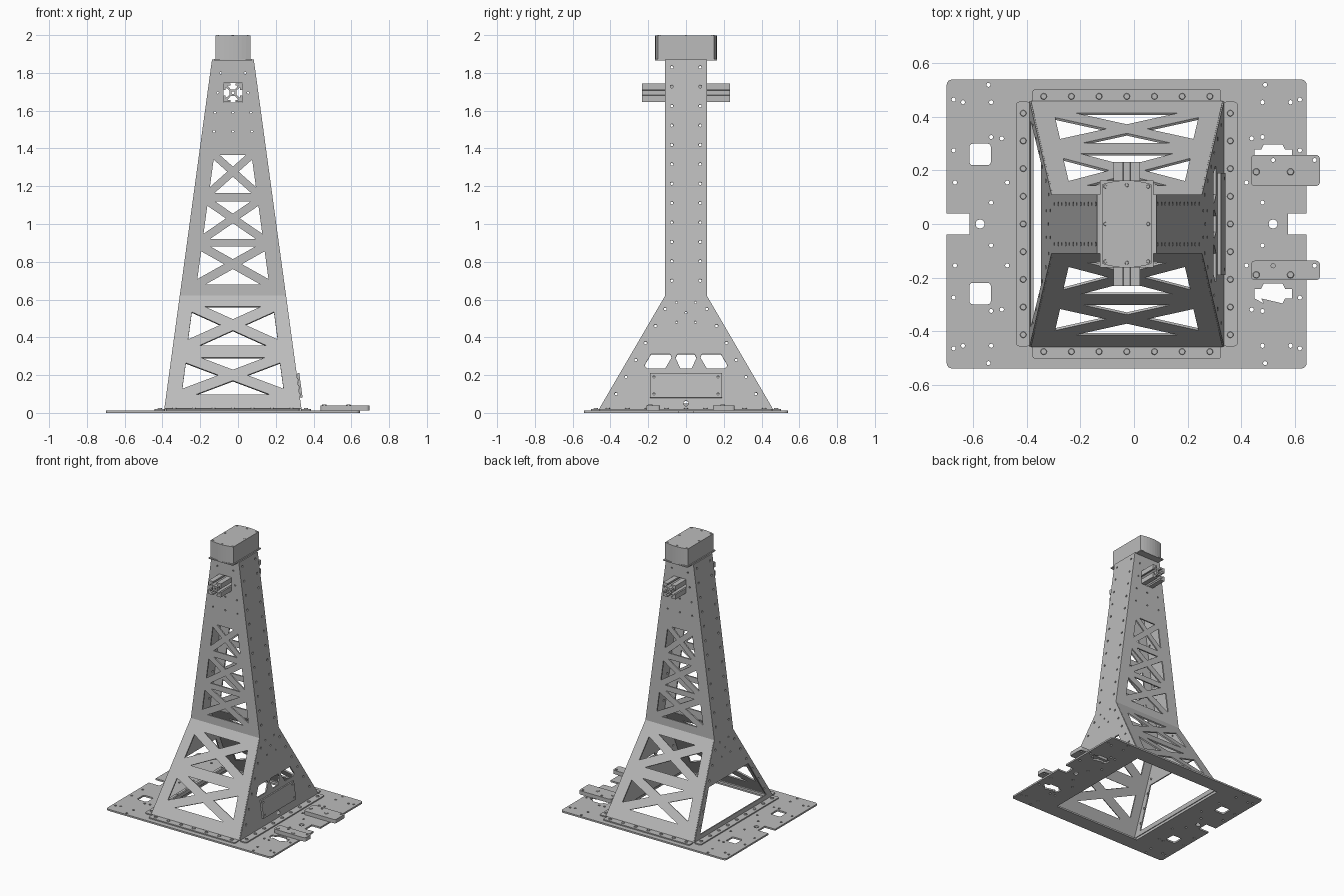
import bpy, bmesh, math
from mathutils import Matrix, Vector

if "Cube" in bpy.data.objects:
    bpy.data.objects.remove(bpy.data.objects["Cube"])

grey = bpy.data.materials.new("plain metal grey")
grey.use_nodes = True
grey.diffuse_color = (0.5, 0.5, 0.5, 1)
grey.node_tree.nodes["Principled BSDF"].inputs["Base Color"].default_value = (0.5, 0.5, 0.5, 1)

CX = -0.027          # tower axis
LEAN = 0.1365        # inward lean of the side walls
SPLAY = 0.35 / 0.6   # slope of the flared foot
KNEE, TOP, FOOT = 0.62, 1.87, 0.02
X, Y, Z = Vector((1, 0, 0)), Vector((0, 1, 0)), Vector((0, 0, 1))


def half_width(z):
    return 0.365 - LEAN * z


def circle(x, y, r, n=12):
    return [(x + r * math.cos(i * math.tau / n), y + r * math.sin(i * math.tau / n)) for i in range(n)]


def rect(x0, x1, y0, y1, r=0.0):
    if not r:
        return [(x0, y0), (x1, y0), (x1, y1), (x0, y1)]
    corners = [(x1 - r, y1 - r), (x0 + r, y1 - r), (x0 + r, y0 + r), (x1 - r, y0 + r)]
    return [(cx + r * math.cos((k + j / 4) * math.pi / 2), cy + r * math.sin((k + j / 4) * math.pi / 2))
            for k, (cx, cy) in enumerate(corners) for j in range(5)]


def flip(loop, axis=0.0):
    return [(2 * axis - x, y) for x, y in loop]


def plate(name, loops, origin=(0, 0, 0), u=X, v=Y, thick=0.01):
    """Sheet with the first loop as outline and the others as holes, centred on a plane."""
    curve = bpy.data.curves.new(name, "CURVE")
    curve.dimensions, curve.fill_mode, curve.extrude = "2D", "BOTH", thick / 2
    for loop in loops:
        spline = curve.splines.new("POLY")
        spline.points.add(len(loop) - 1)
        for p, (x, y) in zip(spline.points, loop):
            p.co = (x, y, 0, 1)
        spline.use_cyclic_u = True
    temp = bpy.data.objects.new(name + "_outline", curve)
    bpy.context.collection.objects.link(temp)
    mesh = bpy.data.meshes.new_from_object(temp.evaluated_get(bpy.context.evaluated_depsgraph_get()))
    bpy.data.objects.remove(temp)
    n = u.cross(v).normalized()
    frame = Matrix((u, v, n)).transposed().to_4x4()
    frame.translation = Vector(origin)
    mesh.transform(frame)
    bm = bmesh.new()
    bm.from_mesh(mesh)
    bmesh.ops.remove_doubles(bm, verts=bm.verts, dist=1e-5)
    bmesh.ops.recalc_face_normals(bm, faces=bm.faces)
    for f in bm.faces:
        f.smooth = False
        f.material_index = 0
    bm.to_mesh(mesh)
    bm.free()
    mesh.materials.clear()
    mesh.materials.append(grey)
    obj = bpy.data.objects.new(name, mesh)
    bpy.context.collection.objects.link(obj)
    return obj


def slab(name, loops, z0, z1):
    return plate(name, loops, (0, 0, (z0 + z1) / 2), thick=z1 - z0)


def bolts(name, spots, z0, z1, r):
    """Round bolt heads in one object."""
    bm = bmesh.new()
    for x, y in spots:
        bmesh.ops.create_cone(bm, cap_ends=True, segments=12, radius1=r, radius2=r * 0.85, depth=z1 - z0,
                              matrix=Matrix.Translation((x, y, (z0 + z1) / 2)))
    mesh = bpy.data.meshes.new(name)
    bm.to_mesh(mesh)
    bm.free()
    mesh.materials.append(grey)
    bpy.context.collection.objects.link(bpy.data.objects.new(name, mesh))


def cross_cell(z0, z1, margin, bar):
    """Four triangular windows that leave an X brace."""
    a, b = half_width(z0) - margin, half_width(z1) - margin
    pts = [Vector(p) for p in ((CX - a, z0), (CX + a, z0), (CX + b, z1), (CX - b, z1))]
    mid = Vector((CX, z0 + (z1 - z0) * a / (a + b)))
    windows = []
    for i in range(4):
        p, q = pts[i], pts[(i + 1) % 4]
        e = q - p
        p2 = p + e.normalized() * bar / math.sin(e.angle(mid - p))
        q2 = q - e.normalized() * bar / math.sin(e.angle(q - mid))
        apex = p2 + (mid - p) * ((q2 - p2).length / e.length)
        windows.append([tuple(p2), tuple(q2), tuple(apex)])
    return windows


def wall_outline(z0, z1):
    a, b = half_width(z0) - 0.004, half_width(z1) - 0.004
    return [(CX - a, z0), (CX + a, z0), (CX + b, z1), (CX - b, z1)]


# Front and back walls: flared foot and upright mast
RAIL_Z = 1.695
foot_cells = cross_cell(0.095, 0.29, 0.08, 0.027) + cross_cell(0.355, 0.56, 0.075, 0.027)
mast_cells = []
for z, bar in ((0.68, 0.023), (0.92, 0.021), (1.165, 0.02)):
    mast_cells += cross_cell(z, z + 0.2, 0.08, bar)
mast_holes = [circle(CX + s * x, z, 0.006, 8) for s in (-1, 1)
              for x, z in ((0.065, 1.8), (0.08, 1.695), (0.095, 1.59), (0.1, 1.49))]
mast_holes += [circle(CX, z, 0.006, 8) for z in (1.59, 1.49)]
rail_hole = rect(CX - 0.051, CX + 0.051, RAIL_Z - 0.051, RAIL_Z + 0.051)
for label, s in (("front", -1), ("back", 1)):
    plate(label + "_foot_wall", [wall_outline(FOOT, KNEE)] + foot_cells,
          (0, s * (0.455 + FOOT * SPLAY), 0), X, Vector((0, -s * SPLAY, 1)))
    plate(label + "_mast_wall", [wall_outline(KNEE, TOP), rail_hole] + mast_cells + mast_holes,
          (0, s * 0.105, 0), X, Z)

# Side walls
half = [(0.457, FOOT), (0.11, KNEE), (0.11, TOP)]
side_outline = half + flip(half)[::-1]
side_holes = [circle(s * 0.075, 0.7 + 0.1027 * i, 0.008, 8) for i in range(12) for s in (-1, 1)]
side_holes += [circle(s * (0.37 - 0.052 * i), 0.1 + 0.09 * i, 0.008, 8) for i in range(6) for s in (-1, 1)]
side_holes += [circle(s * 0.05, z, 0.006, 8) for z in (0.48, 0.585) for s in (-1, 1)] + [circle(0, 0.53, 0.006, 8)]
outer = [(0.11, 0.235), (0.205, 0.235), (0.22, 0.25), (0.185, 0.31), (0.085, 0.31), (0.075, 0.295)]
middle = [(-0.03, 0.235), (0.03, 0.235), (0.055, 0.29), (0.045, 0.31), (-0.045, 0.31), (-0.055, 0.29)]
doorway = [(-0.385, 0.05), (0.385, 0.05), (0.23, 0.33), (-0.23, 0.33)]
for label, s, cuts in (("left", 1, [outer, flip(outer), middle, circle(0, 0.05, 0.014)]),
                       ("right", -1, [doorway])):
    plate(label + "_side_wall", [side_outline] + side_holes + cuts,
          (CX + s * 0.361, 0, 0), Y, Vector((-s * LEAN, 0, 1)))

# Access cover on the closed side
cover_holes = [circle(s * 0.17, z, 0.006, 8) for s in (-1, 1) for z in (0.1, 0.19)]
plate("access_cover", [rect(-0.19, 0.19, 0.08, 0.21)] + cover_holes,
      (CX + 0.374, 0, 0), Y, Vector((-LEAN, 0, 1)), 0.012)

# Base plate with side notches and cutouts
right_edge = [(0.645, -0.04), (0.575, -0.04), (0.575, 0.04), (0.645, 0.04)]
left_edge = [(-0.7, 0.04), (-0.615, 0.04), (-0.615, -0.04), (-0.7, -0.04)]
rim = rect(-0.7, 0.645, -0.54, 0.54, 0.02)
base_outline = right_edge + rim[:10] + left_edge + rim[10:]
base_cuts = [rect(-0.385, 0.331, -0.43, 0.43), circle(-0.575, 0, 0.017), circle(0.52, 0, 0.017)]
slot = [(0.07, -0.018), (0.07, 0.018), (0.045, 0.018), (0.035, 0.037)]
slot = slot + flip(slot)[::-1]
slot = slot + [(-0.035, -0.037), (-0.045, -0.018), (0.045, -0.018), (0.07, -0.018)][:2] + [(0.035, -0.037), (0.045, -0.018)]
small = [(0.49, 0.52), (0.62, 0.465), (0.585, 0.455), (0.48, 0.455), (0.62, 0.275), (0.48, 0.325), (0.44, 0.32),
         (0.42, 0.155), (0.48, 0.08), (0.615, 0.155)]
for s in (-1, 1):
    base_cuts.append(rect(-0.615, -0.535, s * 0.26 - 0.04, s * 0.26 + 0.04, 0.012))
    base_cuts.append([(0.52 + x, s * 0.26 + y) for x, y in slot])
    for x, y in small:
        spot = circle(x, s * y, 0.008, 8)
        base_cuts += [spot, flip(spot, CX)]
slab("base_plate", [base_outline] + base_cuts, 0, 0.012)

# Bolted flanges around the foot
bolt_spots = []
for label, s in (("left", 1), ("right", -1)):
    x = CX + s * 0.387
    slab(label + "_flange", [rect(x - 0.027, x + 0.027, -0.457, 0.457, 0.012)], 0.012, 0.02)
    bolt_spots += [(x, 0.1035 * i) for i in range(-4, 5)]
for label, s in (("front", -1), ("back", 1)):
    y = s * 0.477
    slab(label + "_flange", [rect(CX - 0.353, CX + 0.353, y - 0.027, y + 0.027, 0.012)], 0.012, 0.02)
    bolt_spots += [(CX + 0.1035 * i, y) for i in range(-3, 4)]
bolts("flange_bolts", bolt_spots, 0.02, 0.026, 0.012)

# Clamp bars overhanging the base
for label, y0, y1, y in (("back", 0.142, 0.258, 0.195), ("front", -0.21, -0.137, -0.19)):
    holes = [circle(x, y1 - 0.019, 0.008, 8) for x in (0.52, 0.675)]
    slab(label + "_clamp_bar", [rect(0.437, 0.695, y0, y1, 0.015)] + holes, 0.012, 0.04)
    bolts(label + "_clamp_bolts", [(0.457, y), (0.585, y)], 0.04, 0.044, 0.013)

# Slotted rail passing through the mast
side = [(-0.05, 0.05), (-0.014, 0.05), (-0.014, 0.038), (-0.028, 0.038), (-0.012, 0.018),
        (0.012, 0.018), (0.028, 0.038), (0.014, 0.038), (0.014, 0.05)]
rail = []
for k in range(4):
    c, s = round(math.cos(k * math.pi / 2)), round(math.sin(k * math.pi / 2))
    rail += [(c * x + s * y, c * y - s * x) for x, y in side]
plate("cross_rail", [rail, circle(0, 0, 0.008)], (CX, 0, RAIL_Z), X, Z, 0.465)

# Head cap with bowed ends
bow = [(0.093 - 0.186 * i / 8, 0.148 + 0.015 * (1 - (i / 4 - 1) ** 2)) for i in range(9)]
cap = [(CX + x, y) for x, y in bow] + [(CX - x, -y) for x, y in bow]
slab("head_cap", [cap], 1.872, 1.997)
slab("head_lip", [rect(CX - 0.1, CX + 0.1, -0.163, 0.163)], 1.865, 1.873)
cap_spots = [(CX + sx * 0.08, y) for sx in (-1, 1) for y in (-0.14, 0, 0.14)] + [(CX, -0.145), (CX, 0.145)]
bolts("cap_bolts", cap_spots, 1.997, 2.0, 0.007)
